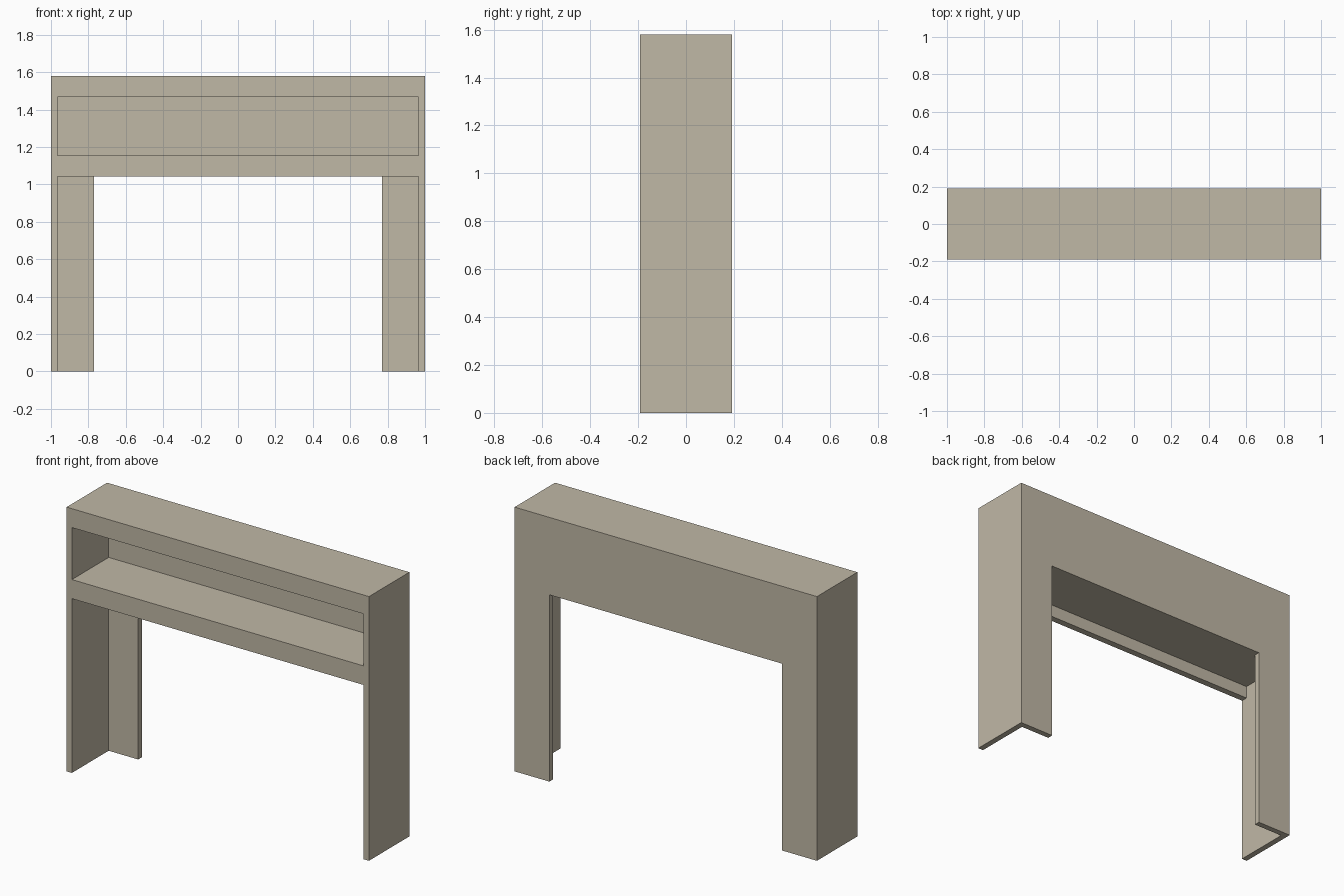
import bpy, bmesh

if "Cube" in bpy.data.objects:
    bpy.data.objects.remove(bpy.data.objects["Cube"])

D = 0.191           # half depth
T = 0.035           # board thickness of the corner legs
INNER = 1 - T       # inner face of the side boards
LEG = 0.77          # inner edge of the back leg boards
UNDER_TOP, TOP = 1.542, 1.58

mat = bpy.data.materials.new("beige_paint")
mat.diffuse_color = (0.53, 0.48, 0.38, 1)
mat.use_nodes = True
mat.node_tree.nodes["Principled BSDF"].inputs["Base Color"].default_value = mat.diffuse_color


def prism(name, profile, z0, z1):
    """Extrude an XY outline from z0 to z1."""
    bm = bmesh.new()
    face = bm.faces.new([bm.verts.new((x, y, z0)) for x, y in profile])
    ext = bmesh.ops.extrude_face_region(bm, geom=[face])
    verts = [g for g in ext["geom"] if isinstance(g, bmesh.types.BMVert)]
    bmesh.ops.translate(bm, verts=verts, vec=(0, 0, z1 - z0))
    bmesh.ops.recalc_face_normals(bm, faces=bm.faces)
    mesh = bpy.data.meshes.new(name)
    bm.to_mesh(mesh)
    bm.free()
    mesh.materials.append(mat)
    obj = bpy.data.objects.new(name, mesh)
    bpy.context.collection.objects.link(obj)
    return obj


def rect(hx, y0, y1):
    return [(-hx, y0), (hx, y0), (hx, y1), (-hx, y1)]


# L-shaped corner legs: side board plus back board
for side, s in (("left", -1), ("right", 1)):
    outline = [(1, -D), (1, D), (LEG, D), (LEG, D - T), (INNER, D - T), (INNER, -D)]
    prism(side + "_leg", [(s * x, y) for x, y in outline], 0, UNDER_TOP)

# Top board
prism("top_board", rect(1, -D, D), UNDER_TOP, TOP)

# Shelf, notched around the back leg boards
prism("shelf", [(-INNER, -D), (INNER, -D), (INNER, D - T), (LEG, D - T),
                (LEG, D), (-LEG, D), (-LEG, D - T), (-INNER, D - T)], 1.117, 1.156)

# Back panel between the legs, standing on the shelf
prism("back_panel", rect(LEG, D - T, D), 1.156, UNDER_TOP)

# Front rails under the top board and the shelf
for name, z in (("upper_front_rail", UNDER_TOP), ("lower_front_rail", 1.117)):
    prism(name, rect(INNER, -D, -D + 0.04), z - 0.075, z)
